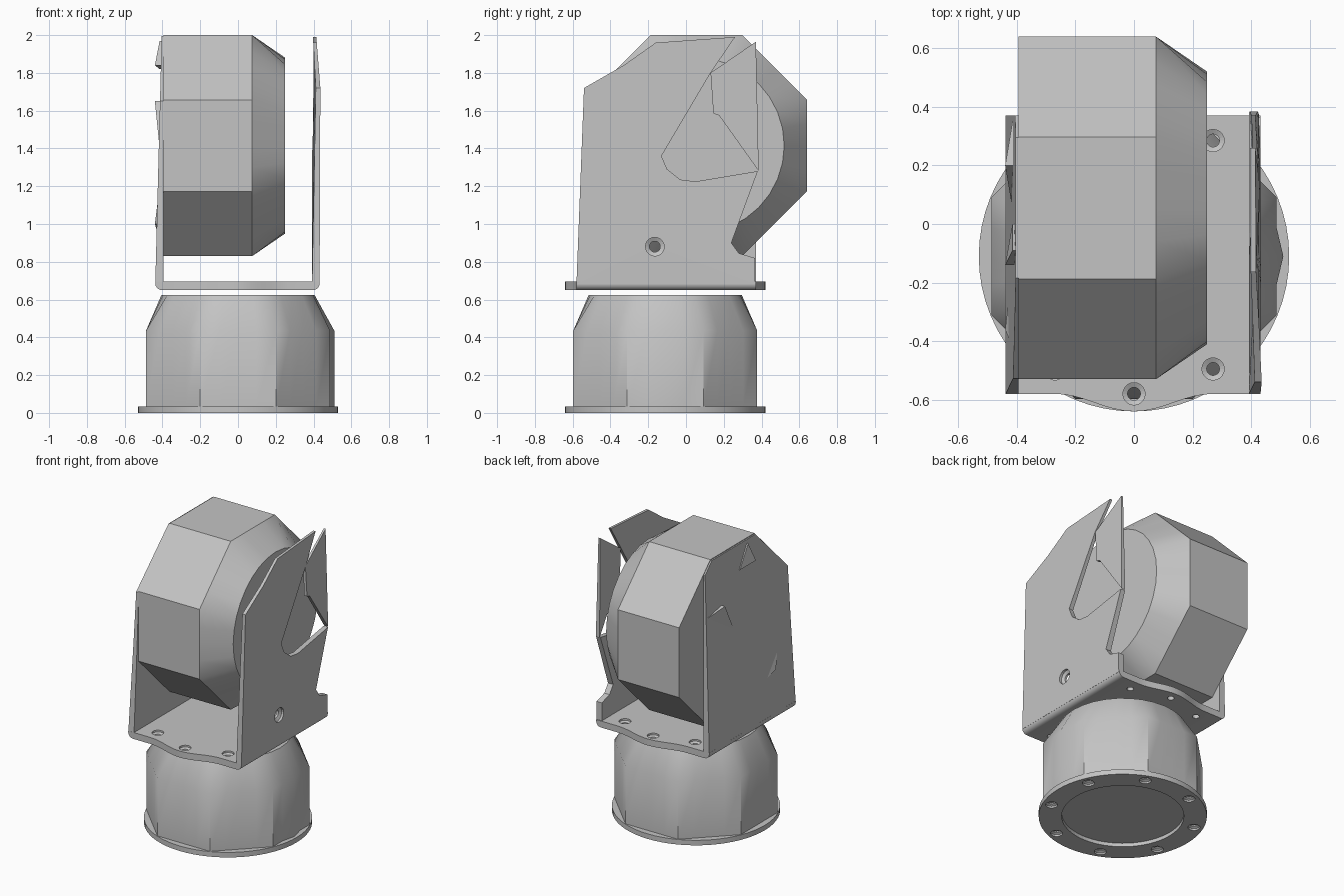
import bpy, bmesh, math
from mathutils import Matrix, Vector

if "Cube" in bpy.data.objects:
    bpy.data.objects.remove(bpy.data.objects["Cube"], do_unlink=True)

metal = bpy.data.materials.new("grey_metal")
metal.use_nodes = True
GREY = (0.55, 0.55, 0.55, 1)
metal.diffuse_color = GREY
metal.node_tree.nodes["Principled BSDF"].inputs["Base Color"].default_value = GREY

AXIS_Y = -0.11  # vertical axis of the base


def make(name, bm, smooth=True):
    bmesh.ops.recalc_face_normals(bm, faces=bm.faces[:])
    mesh = bpy.data.meshes.new(name)
    bm.to_mesh(mesh)
    bm.free()
    mesh.materials.append(metal)
    obj = bpy.data.objects.new(name, mesh)
    bpy.context.collection.objects.link(obj)
    if smooth:
        bpy.ops.object.select_all(action='DESELECT')
        obj.select_set(True)
        bpy.context.view_layer.objects.active = obj
        bpy.ops.object.shade_smooth_by_angle(angle=math.radians(30))
    return obj


def loft(rings, matrix=Matrix()):
    """Closed solid through rings of points that share one count."""
    bm = bmesh.new()
    loops = [[bm.verts.new(matrix @ Vector(p)) for p in ring] for ring in rings]
    n = len(loops[0])
    for a, b in zip(loops, loops[1:]):
        for i in range(n):
            bm.faces.new((a[i], a[(i + 1) % n], b[(i + 1) % n], b[i]))
    bm.faces.new(loops[0][::-1])
    bm.faces.new(loops[-1])
    return bm


def circle(r, z, n=32):
    return [(r * math.cos(2 * math.pi * i / n), r * math.sin(2 * math.pi * i / n), z)
            for i in range(n)]


def octagon(apothem, z, n=32):
    ring = []
    for i in range(n):
        a = 2 * math.pi * i / n
        off = (a + math.pi / 8) % (math.pi / 4) - math.pi / 8
        r = apothem / math.cos(off)
        ring.append((r * math.cos(a), r * math.sin(a), z))
    return ring


def cut(target, cutters):
    for c in cutters:
        c.hide_render = True
        mod = target.modifiers.new("hole", 'BOOLEAN')
        mod.operation = 'DIFFERENCE'
        mod.solver = 'EXACT'
        mod.object = c
        bpy.context.view_layer.objects.active = target
        bpy.ops.object.modifier_apply(modifier=mod.name)
        bpy.data.objects.remove(c, do_unlink=True)


def countersink(place, depth):
    """Hole through a plate, wide end at local z = 0 pointing up."""
    rings = [circle(0.022, -depth - 0.02, 20), circle(0.022, -0.02, 20),
             circle(0.038, -0.012, 20), circle(0.038, 0.02, 20)]
    return make("hole_cutter", loft(rings, place), False)


# Base flange with a recess and a ring of holes underneath
base = Matrix.Translation((0, AXIS_Y, 0))
flange = make("base_flange", loft([circle(0.53, 0, 64), circle(0.53, 0.035, 64)], base))
holes = [make("recess_cutter", loft([circle(0.385, -0.02, 64), circle(0.385, 0.025, 64)], base), False)]
for k in range(8):
    a = math.radians(22.5 + 45 * k)
    spot = Matrix.Translation((0.47 * math.cos(a), AXIS_Y + 0.47 * math.sin(a), 0))
    holes.append(countersink(spot @ Matrix.Rotation(math.pi, 4, 'X'), 0.008))
cut(flange, holes)

# Base housing: octagon below, chamfered to a round top
foot, shoulder = octagon(0.487, 0.03), octagon(0.487, 0.435)
for ring in (foot, shoulder):
    ring[0] = (0.51, 0, ring[0][2])
make("base_housing", loft([foot, shoulder, circle(0.405, 0.625)], base))

# Upper housing: octagon lying along x, chamfered to a round face
lying = Matrix(((0, 0, 1, 0), (1, 0, 0, 0.055), (0, 1, 0, 1.415), (0, 0, 0, 1)))
make("upper_housing", loft([octagon(0.585, -0.395), octagon(0.585, 0.075),
                            circle(0.465, 0.25)], lying))

# Bracket plate with a lobe at the front and back
outline = []
for side, edge, lobe in ((-1, -0.58, 0.06), (1, 0.37, 0.05)):
    row = [(-0.438, edge)]
    for i in range(17):
        t = i / 8 - 1
        row.append((0.27 * t, edge + side * lobe * (0.5 + 0.5 * math.cos(math.pi * t))))
    row.append((0.432, edge))
    outline += row if side < 0 else row[::-1]
bm = loft([[(x, y, z) for x, y in outline] for z in (0.65, 0.695)])
rims = [e for e in bm.edges if all(abs(v.co.x) > 0.42 and v.co.z < 0.66 for v in e.verts)]
bmesh.ops.bevel(bm, geom=rims, offset=0.035, segments=4, affect='EDGES', profile=0.5)
plate = make("bracket_plate", bm)
spots = [(0, -0.58), (0, 0.36)] + [(sx * 0.27, y) for sx in (-1, 1) for y in (-0.495, 0.285)]
cut(plate, [countersink(Matrix.Translation((x, y, 0.695)), 0.06) for x, y in spots])


def sheet(name, pts, inner, outer, lean=lambda z: 0.0, thin=lambda z: 0.0):
    """Upright sheet from a (y, z) outline; lean and thin bend it with height."""
    return make(name, loft([[(inner + lean(z), y, z) for y, z in pts],
                            [(outer + lean(z) - thin(z), y, z) for y, z in pts]]))


def bulge(z):
    return 0.02 * max(0, 1 - abs(z - 1.72) / 0.35)


def taper(z):
    return 0.02 * max(0, z - 1) / 0.9


# Left wall with its torn rear edge
left_wall = sheet("left_wall", [
    (-0.58, 0.68), (-0.54, 1.72), (-0.33, 1.84), (-0.16, 1.96), (0.26, 1.99),
    (0.13, 1.8), (-0.13, 1.36), (-0.1, 1.29), (-0.03, 1.235), (0.05, 1.225),
    (0.38, 1.28), (0.24, 0.9), (0.28, 0.845), (0.365, 0.82), (0.365, 0.68)],
    0.392, 0.432, bulge, taper)
cut(left_wall, [countersink(Matrix.Translation((0.432, -0.165, 0.88))
                            @ Matrix.Rotation(math.pi / 2, 4, 'Y') @ Matrix.Scale(1.3, 4), 0.05)])
sheet("left_wall_shard", [(0.13, 1.8), (0.37, 1.965), (0.385, 1.28), (0.175, 1.575), (0.145, 1.585)],
      0.395, 0.43, bulge, taper)

# Right wall, tapering into the end of the upper housing
sheet("right_wall", [(-0.58, 0.68), (-0.545, 1.3), (-0.528, 1.65), (-0.185, 1.995), (0.295, 1.995),
                     (0.37, 1.92), (0.37, 0.68)],
      -0.394, -0.438, thin=lambda z: -0.034 * (z - 0.68) / 1.32)

# Raised tears on the right wall
for i, tear in enumerate([[(-0.09, 1.97), (-0.14, 1.84), (0.0, 1.82)],
                          [(-0.42, 1.2), (-0.36, 1.0), (-0.15, 0.92)],
                          [(0.35, 1.62), (0.2, 1.65), (0.05, 1.4)]]):
    bm = loft([[(-0.405, y, z) for y, z in tear],
               [(-0.415 - 0.025 * (k == 1), y, z) for k, (y, z) in enumerate(tear)]])
    make("right_wall_tear_%d" % (i + 1), bm)
